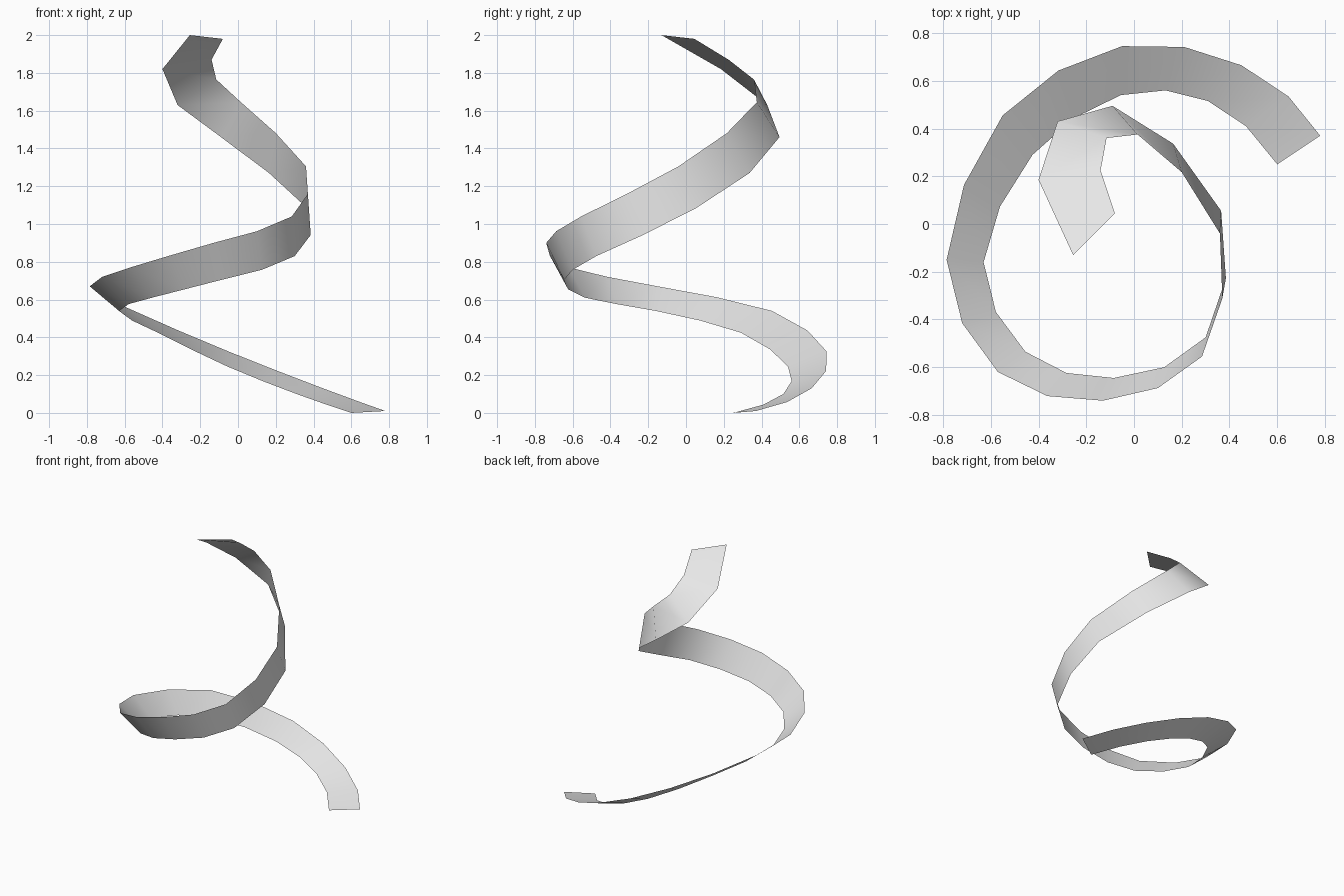
import bpy
import bmesh
from math import prod
from mathutils import Vector

default_cube = bpy.data.objects.get("Cube")
if default_cube:
    bpy.data.objects.remove(default_cube, do_unlink=True)


def make_material(name, colour):
    material = bpy.data.materials.new(name)
    material.use_nodes = True
    material.diffuse_color = colour
    shader = material.node_tree.nodes["Principled BSDF"]
    shader.inputs["Base Color"].default_value = colour
    return material


# Guide points of the ribbon: station -> (outer edge, inner edge)
guides = {
    0: ((.78, .37, .01), (.6, .25, 0)),
    2: ((.45, .665, .13), (.31, .515, .1)),
    4: ((-.05, .745, .325), (-.055, .54, .245)),
    6: ((-.55, .455, .54), (-.425, .29, .425)),
    8: ((-.785, -.15, .67), (-.63, -.16, .54)),
    10: ((-.57, -.62, .77), (-.455, -.535, .61)),
    12: ((-.13, -.74, .9), (-.085, -.645, .705)),
    14: ((.285, -.555, 1.04), (.3, -.475, .83)),
    16: ((.36, -.04, 1.305), (.365, .055, 1.085)),
    18: ((.015, .375, 1.645), (-.09, .495, 1.46)),
    19: ((-.115, .36, 1.765), (-.32, .43, 1.63)),
    20: ((-.14, .225, 1.87), (-.4, .185, 1.82)),
    21: ((-.08, .045, 1.98), (-.255, -.13, 2)),
}


def edge_point(station, side):
    """Cubic interpolation through the four guide points nearest a station."""
    near = sorted(guides, key=lambda key: abs(key - station))[:4]
    point = Vector((0, 0, 0))
    for key in near:
        weight = prod((station - other) / (key - other)
                      for other in near if other != key)
        point += weight * Vector(guides[key][side])
    return point


def build_ribbon(name, material):
    """Join the two edge curves with one strip of quads, facing up."""
    bm = bmesh.new()
    rungs = [[bm.verts.new(edge_point(station, side)) for side in (0, 1)]
             for station in range(max(guides) + 1)]
    for (outer, inner), (next_outer, next_inner) in zip(rungs, rungs[1:]):
        face = bm.faces.new((outer, next_outer, next_inner, inner))
        face.smooth = True
    mesh = bpy.data.meshes.new(name)
    bm.to_mesh(mesh)
    bm.free()
    mesh.materials.append(material)
    ribbon = bpy.data.objects.new(name, mesh)
    bpy.context.collection.objects.link(ribbon)
    return ribbon


# Single twisting spiral ribbon
build_ribbon("spiral_ribbon", make_material("light grey", (.8, .8, .8, 1)))
